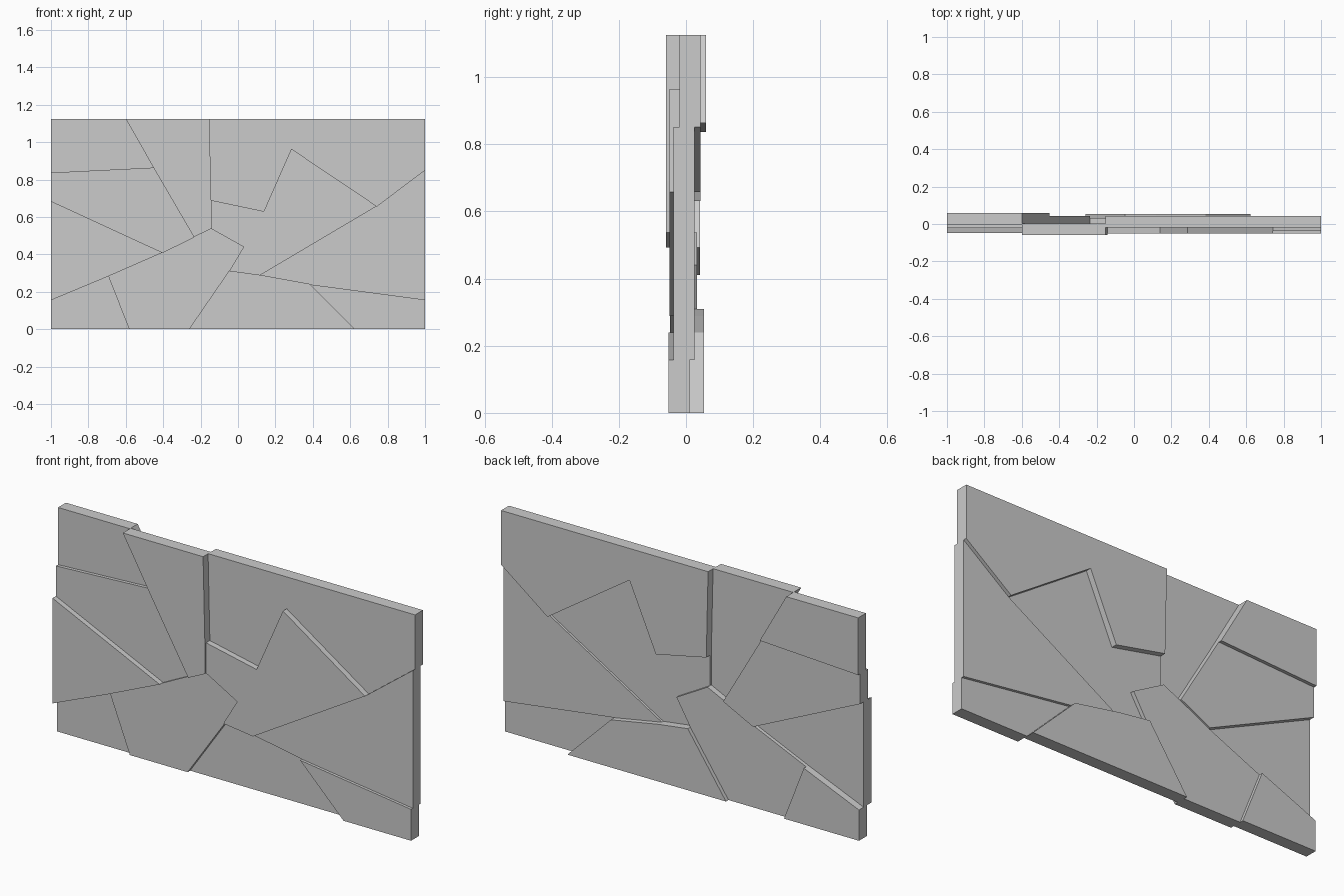
import bpy, bmesh

if "Cube" in bpy.data.objects:
    bpy.data.objects.remove(bpy.data.objects["Cube"])

THICK = 0.0625

# Crack network: shared corner points (x, z)
P = dict(
    A=(-1, 0), B=(1, 0), C=(1, 1.125), D=(-1, 1.125),            # panel corners
    E=(-0.6, 1.125), F=(-0.153, 1.125),                           # top edge
    G=(-1, 0.837), H=(-1, 0.685), I=(-1, 0.155),                  # left edge
    J=(-0.582, 0), K=(-0.26, 0), L=(0.624, 0),                    # bottom edge
    M=(1, 0.852), N=(1, 0.158),                                   # right edge
    O=(-0.452, 0.864), Q=(-0.236, 0.493), R=(-0.143, 0.537),      # inner junctions
    S=(-0.143, 0.69), T=(0.138, 0.631), U=(0.285, 0.965),
    V=(0.742, 0.658), W=(0.117, 0.288), X=(0.03, 0.44),
    Y=(-0.047, 0.31), Z=(0.382, 0.24), a=(-0.403, 0.41), b=(-0.693, 0.283))

# Each shard: name, outline through the points, y of its back face
SHARDS = [
    ("shard_top_left", "DEOG", 0.059),
    ("shard_top_middle", "EFSRQO", 0.003),
    ("shard_top_right", "FCMVUTS", 0.043),
    ("shard_left_upper", "GOQaH", 0.042),
    ("shard_left_wedge", "HabI", 0.015),
    ("shard_bottom_left_corner", "IbJA", 0.052),
    ("shard_bottom_left", "baQRXYKJ", 0.033),
    ("shard_centre", "RSTUVWYX", 0.013),
    ("shard_right", "VMNZW", 0.025),
    ("shard_bottom_middle", "YWZLK", 0.053),
    ("shard_bottom_right", "ZNBL", 0.011),
]


def make_shard(name, outline, back):
    bm = bmesh.new()
    face = bm.faces.new([bm.verts.new((P[k][0], back - THICK, P[k][1])) for k in outline])
    ext = bmesh.ops.extrude_face_region(bm, geom=[face], use_keep_orig=True)
    moved = [g for g in ext["geom"] if isinstance(g, bmesh.types.BMVert)]
    bmesh.ops.translate(bm, verts=moved, vec=(0, THICK, 0))
    bmesh.ops.recalc_face_normals(bm, faces=bm.faces)
    mesh = bpy.data.meshes.new(name)
    bm.to_mesh(mesh)
    bm.free()
    bpy.context.collection.objects.link(bpy.data.objects.new(name, mesh))


for shard in SHARDS:
    make_shard(*shard)
